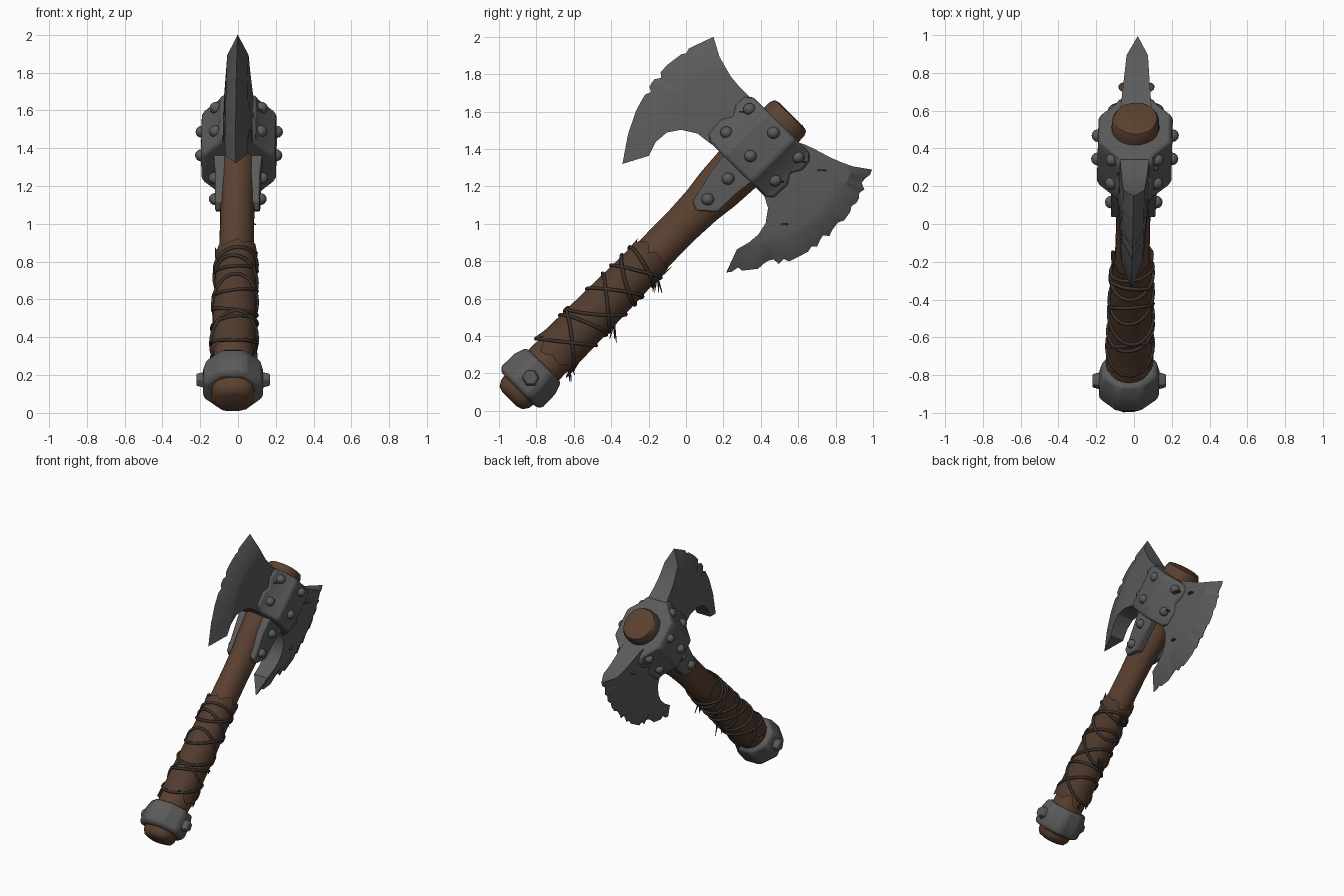
import bpy, bmesh, math, random
from mathutils import Vector, Matrix
from mathutils.bvhtree import BVHTree

if "Cube" in bpy.data.objects:
    bpy.data.objects.remove(bpy.data.objects["Cube"])

random.seed(4)
ANG = math.radians(45.3)
C, S = math.cos(ANG), math.sin(ANG)


def material(name, rgb):
    m = bpy.data.materials.new(name)
    m.diffuse_color = (*rgb, 1)
    m.use_nodes = True
    m.node_tree.nodes["Principled BSDF"].inputs["Base Color"].default_value = m.diffuse_color
    return m


METAL = material("dark steel", (0.105, 0.105, 0.106))
WOOD = material("brown wood", (0.105, 0.053, 0.030))
LEATHER = material("brown leather", (0.085, 0.045, 0.027))
CORD = material("dark cord", (0.045, 0.033, 0.026))
RUST = material("rust", (0.115, 0.050, 0.025))


def world(x, y, z):
    # the whole axe is turned very slightly about the vertical
    return Vector((x + 0.025 * y - 0.005, y, z))


def axis(x, v, s):
    # s runs up the handle from the collar, v across it, x is sideways
    return world(x, -0.83 + s * C + v * S, 0.175 + s * S - v * C)


def finish(name, bm, mat, bevel=0.0, angle=35):
    bmesh.ops.recalc_face_normals(bm, faces=bm.faces)
    me = bpy.data.meshes.new(name)
    bm.to_mesh(me)
    me.materials.append(mat)
    ob = bpy.data.objects.new(name, me)
    bpy.context.collection.objects.link(ob)
    bpy.ops.object.select_all(action='DESELECT')
    ob.select_set(True)
    bpy.context.view_layer.objects.active = ob
    if bevel:
        b = ob.modifiers.new("soft edges", 'BEVEL')
        b.width, b.segments, b.limit_method = bevel, 2, 'ANGLE'
    bpy.ops.object.shade_smooth_by_angle(angle=math.radians(angle))
    return ob


def loft(rings, caps=True):
    bm = bmesh.new()
    rows = [[bm.verts.new(p) for p in r] for r in rings]
    n = len(rows[0])
    for a, b in zip(rows, rows[1:]):
        for i in range(n):
            j = (i + 1) % n
            bm.faces.new((a[i], a[j], b[j], b[i]))
    if caps:
        bm.faces.new(rows[0])
        bm.faces.new(rows[-1])
    return bm


def oval(s, rv, rx, n, turn=0.0, lump=0.0, jag=0.0):
    pts = []
    for i in range(n):
        a = 2 * math.pi * i / n + turn
        k = 1 - lump * abs(math.cos(2 * a)) + random.uniform(-lump, lump) * 0.3
        pts.append(axis(rx * k * math.cos(a), rv * k * math.sin(a), s + random.uniform(-jag, jag)))
    return pts


# wooden handle, with a lumpy pommel and a stub above the head
profile = [(-0.16, .06, .06, .1), (-0.15, .095, .10, .1), (-0.12, .112, .12, .06), (-0.06, .118, .12, .03),
           (0.1, .115, .11, 0), (0.5, .108, .10, 0), (0.92, .104, .092, 0), (1.15, .104, .09, 0),
           (1.3, .112, .092, 0), (1.42, .128, .097, 0), (1.57, .138, .105, 0), (1.85, .132, .13, 0),
           (1.95, .133, .128, .03), (1.975, .12, .115, .03), (1.982, .09, .09, .02)]
finish("handle", loft([oval(s, v, x, 24, 0, l) for s, v, x, l in profile]), WOOD, angle=45)

# torn leather sleeve
sleeve = [(0.17, .136, .127, .04), (0.24, .127, .120, 0), (0.4, .124, .117, 0), (0.55, .121, .115, 0),
          (0.7, .117, .110, 0), (0.84, .113, .106, 0), (0.93, .119, .114, .035)]
finish("leather_sleeve", loft([oval(s, v, x, 26, 0, 0.0, j) for s, v, x, j in sleeve], False), LEATHER)

# crossing cords around the sleeve: centre, tilt, tilt in x
for k, (s0, tv, tx) in enumerate([(.27, .10, .0), (.29, -.10, .02), (.40, .05, .02), (.50, .10, -.02),
                                  (.57, -.10, .01), (.64, .09, .02), (.74, -.07, -.02), (.80, .07, .01),
                                  (.84, -.03, .02)]):
    cu = bpy.data.curves.new("cord_%d" % k, 'CURVE')
    cu.dimensions, cu.bevel_depth, cu.bevel_resolution = '3D', 0.010, 1
    sp = cu.splines.new('POLY')
    sp.points.add(31)
    for i, p in enumerate(sp.points):
        a = 2 * math.pi * i / 32
        s = s0 + tv * math.sin(a) + tx * math.cos(a)
        r = 0.132 - 0.018 * s
        p.co = (*axis((r - .005) * math.cos(a), (r + .001) * math.sin(a), s), 1)
    sp.use_cyclic_u = True
    cu.materials.append(CORD)
    bpy.context.collection.objects.link(bpy.data.objects.new("cord_%d" % k, cu))

# frayed cord ends hanging below the grip
bm = bmesh.new()
for y, z in ((-0.62, 0.25), (-0.16, 0.70), (-0.41, 0.46)):
    for i in range(4):
        a = world(random.uniform(-.02, .02), y + random.uniform(-.03, .03), z + 0.02)
        d = Vector((random.uniform(-.02, .02), random.uniform(-.03, .03), -random.uniform(.07, .12)))
        m = Matrix.Translation(a + d / 2) @ d.to_track_quat('Z', 'Y').to_matrix().to_4x4()
        bmesh.ops.create_cone(bm, cap_ends=True, segments=5, radius1=.008, radius2=.002, depth=d.length, matrix=m)
finish("frayed_ends", bm, CORD)

# pommel collar, eight-sided
t = math.pi / 8
finish("pommel_collar", loft([oval(s, v, x, 8, t) for s, v, x in
                              ((-0.09, .152, .165), (-0.06, .168, .172), (0.03, .166, .172), (0.1, .142, .155))]),
       METAL, 0.02, 30)
bm = bmesh.new()
for side in (-1, 1):
    m = Matrix.Translation(axis(side * .17, 0, 0)) @ Matrix.Rotation(side * math.pi / 2, 4, 'Y')
    bmesh.ops.create_cone(bm, cap_ends=True, segments=6, radius1=.05, radius2=.036, depth=.05, matrix=m)
finish("collar_studs", bm, METAL, 0.006, 30)

# head socket: eight-sided section swept along the handle, scalloped at the bolts
rings = []
for s, w, g in ((1.57, .205, .93), (1.60, .245, 1), (1.70, .25, 1), (1.755, .215, 1), (1.81, .25, 1),
                (1.875, .245, 1), (1.905, .21, .93)):
    half = [(-w, .088), (-.19, .11), (-.10, .197), (.10, .197), (.19, .11), (w, .088)]
    rings.append([axis(x * g, v, s) for v, x in half] + [axis(-x * g, v, s) for v, x in reversed(half)])
bm = loft(rings)
head_tree = BVHTree.FromBMesh(bm)
finish("head_socket", bm, METAL, 0.012)

# langets running down both sides of the handle
outline = [(-.105, 1.6), (.105, 1.6), (.09, 1.48), (.085, 1.335), (0, 1.26), (-.05, 1.28), (-.065, 1.36), (-.09, 1.46)]
bm = bmesh.new()
for side in (-1, 1):
    lo = [bm.verts.new(axis(side * .06, v, s)) for v, s in outline]
    hi = [bm.verts.new(axis(side * (.118 + .09 * max(0, s - 1.45)), v, s)) for v, s in outline]
    bm.faces.new(lo)
    bm.faces.new(hi)
    for i in range(len(lo)):
        j = (i + 1) % len(lo)
        bm.faces.new((lo[i], lo[j], hi[j], hi[i]))
langet_tree = BVHTree.FromBMesh(bm)
finish("langets", bm, METAL, 0.008)


def on_surface(tree, p, side):
    # matrix sitting on the surface seen from one side, z along its normal
    hit, nrm, _, _ = tree.ray_cast(Vector((side, p.y, p.z)), Vector((-side, 0, 0)))
    if nrm.x * side < 0:
        nrm = -nrm
    return Matrix.Translation(hit) @ nrm.to_track_quat('Z', 'Y').to_matrix().to_4x4()


# domed bolts
bm = bmesh.new()
spots = [(head_tree, axis(0, v, s)) for v in (-.18, 0, .185) for s in (1.67, 1.845)]
spots += [(langet_tree, axis(0, 0, s)) for s in (1.345, 1.50)]
for side in (-1, 1):
    for tree, p in spots:
        m = on_surface(tree, p, side) @ Matrix.Diagonal((.034, .034, .032, 1))
        bmesh.ops.create_uvsphere(bm, u_segments=12, v_segments=8, radius=1, matrix=m)
finish("bolts", bm, METAL)


def along(pts, t):
    # point at fraction t of a polyline's length
    pts = [Vector(p) for p in pts]
    d = t * sum((b - a).length for a, b in zip(pts, pts[1:]))
    for a, b in zip(pts, pts[1:]):
        seg = (b - a).length
        if d <= seg:
            return a.lerp(b, d / seg)
        d -= seg
    return pts[-1]


def blade(name, top, edge, low, nicks):
    # patch between top border, cutting edge and lower border
    levels = [0, .13, .26, .4, .52, .64, .77, 1]
    n = 36
    e0, e1 = Vector(edge[0]), Vector(edge[-1])
    bm = bmesh.new()
    grid = []
    for i in range(n + 1):
        s = i / n
        row = [along(top, t).lerp(along(low, t), s) + t * (along(edge, s) - e0.lerp(e1, s)) for t in levels]
        if 1 < i < n - 1 and random.random() < nicks:
            row[-1] = row[-1].lerp(row[-2], random.uniform(.1, .28))
        pair = []
        for t, p in zip(levels, row):
            h = .085 - .037 * t
            a = bm.verts.new(world(h if t < 1 else 0, *p))
            pair.append((a, bm.verts.new(world(-h, *p)) if t < 1 else a))
        grid.append(pair)
    for a, b in zip(grid, grid[1:]):
        for j in range(len(levels) - 1):
            for k in (0, 1):
                bm.faces.new((a[j][k], b[j][k], b[j + 1][k], a[j + 1][k]))
    for a in (grid[0], grid[-1]):
        for j in range(len(levels) - 1):
            bm.faces.new(list(dict.fromkeys((a[j][0], a[j + 1][0], a[j + 1][1], a[j][1]))))
    tree = BVHTree.FromBMesh(bm)
    finish(name, bm, METAL, angle=28)
    return tree


# front and back blades
blade("front_blade",
      [(.41, 1.60), (.34, 1.68), (.25, 1.77), (.18, 1.89), (.147, 2.0)],
      [(.147, 2.0), (.02, 1.94), (-.10, 1.85), (-.18, 1.76), (-.265, 1.61), (-.31, 1.48), (-.34, 1.32)],
      [(.2, 1.39), (.14, 1.42), (.07, 1.48), (-.01, 1.505), (-.10, 1.49), (-.16, 1.44), (-.195, 1.365), (-.34, 1.32)],
      0.12)
back_tree = blade("back_blade",
                  [(.58, 1.44), (.65, 1.42), (.77, 1.355), (.875, 1.31), (.995, 1.29)],
                  [(.995, 1.29), (.95, 1.175), (.89, 1.08), (.81, .97), (.69, .87), (.555, .80), (.39, .76), (.215, .74)],
                  [(.37, 1.22), (.415, 1.16), (.44, 1.08), (.425, 1.0), (.365, .91), (.28, .88), (.215, .74)],
                  0.4)

# thin rust patches
bm = bmesh.new()
for tree, y, z, r, sides in ((back_tree, .725, 1.286, .027, (1, -1)), (back_tree, .527, .997, .022, (1,)),
                             (head_tree, .30, 1.60, .02, (1,)), (head_tree, .61, 1.33, .035, (1, -1)),
                             (head_tree, .50, 1.225, .028, (1,))):
    for side in sides:
        m = on_surface(tree, Vector((0, y, z)), side) @ Matrix.Diagonal((r, r * .9, 1, 1))
        bmesh.ops.create_cone(bm, cap_ends=True, segments=9, radius1=1, radius2=.9, depth=.008, matrix=m)
finish("rust_patches", bm, RUST)
